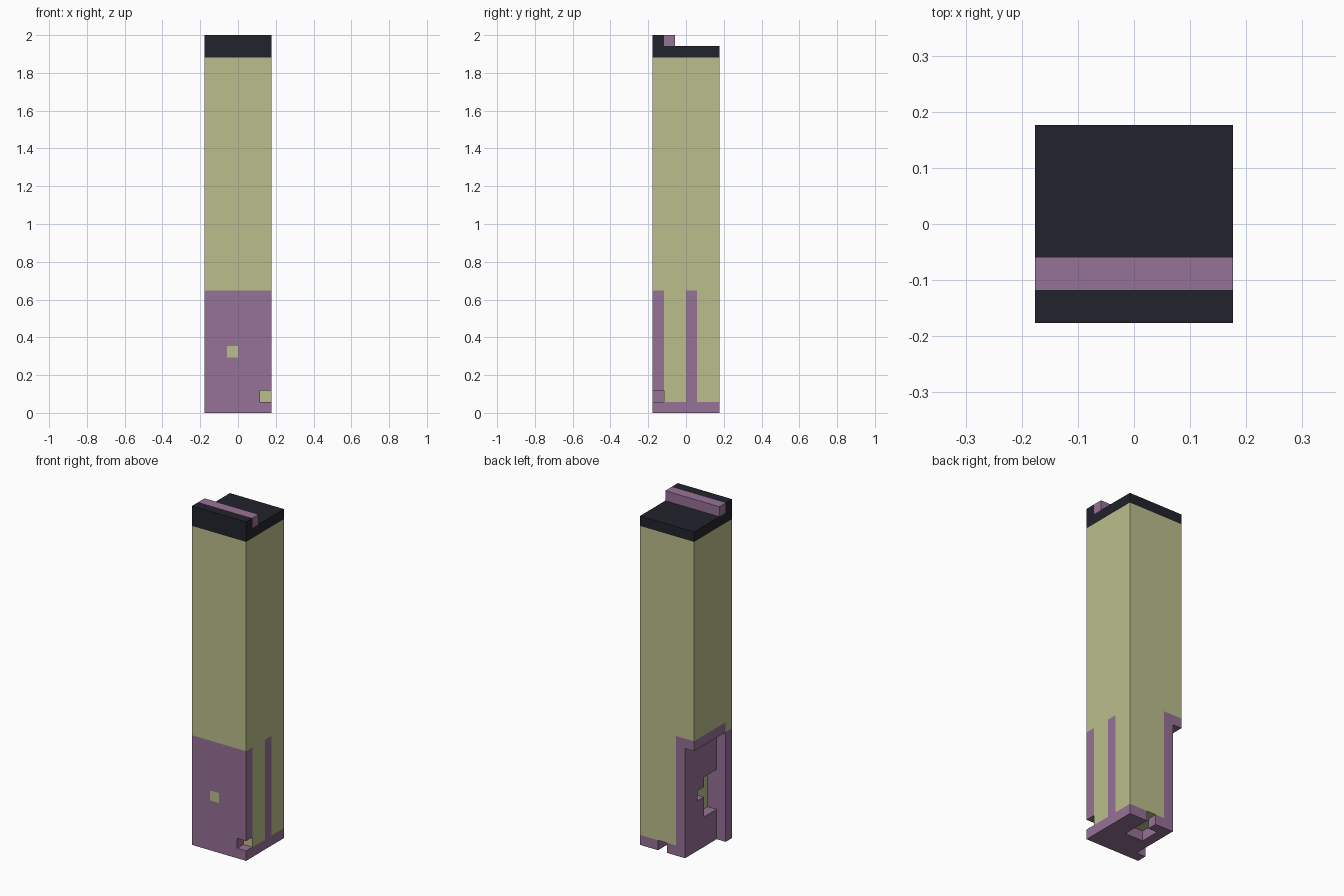
import bpy
import bmesh
from mathutils import Vector

if "Cube" in bpy.data.objects:
    bpy.data.objects.remove(bpy.data.objects["Cube"], do_unlink=True)

UNIT = 2 / 34  # the tower is 6 x 6 x 34 units


def material(name, rgb):
    mat = bpy.data.materials.new(name)
    mat.use_nodes = True
    mat.diffuse_color = (*rgb, 1)
    bsdf = mat.node_tree.nodes["Principled BSDF"]
    bsdf.inputs["Base Color"].default_value = (*rgb, 1)
    bsdf.inputs["Roughness"].default_value = 0.8
    return mat


OLIVE = material("pale olive", (0.50, 0.515, 0.26))
MAUVE = material("dusty mauve", (0.305, 0.168, 0.305))
BLACK = material("ink black", (0.016, 0.016, 0.026))


def box(name, low, high, mat=None):
    """Block between two corners given in grid units."""
    low, high = Vector(low), Vector(high)
    bm = bmesh.new()
    bmesh.ops.create_cube(bm, size=1)
    centre = (low + high) / 2 - Vector((3, 3, 0))
    for v in bm.verts:
        v.co = (centre + v.co * (high - low)) * UNIT
    mesh = bpy.data.meshes.new(name)
    bm.to_mesh(mesh)
    bm.free()
    if mat:
        mesh.materials.append(mat)
    obj = bpy.data.objects.new(name, mesh)
    bpy.context.collection.objects.link(obj)
    return obj


def cut(target, low, high):
    """Remove a block from a part."""
    cutter = box("cutter", low, high)
    cutter.hide_render = True
    mod = target.modifiers.new("cut", "BOOLEAN")
    mod.operation = "DIFFERENCE"
    mod.solver = "EXACT"
    mod.object = cutter
    bpy.context.view_layer.objects.active = target
    bpy.ops.object.modifier_apply(modifier=mod.name)
    bpy.data.objects.remove(cutter, do_unlink=True)


# Cap with raised front lip and rail
box("cap_slab", (0, 0, 32), (6, 6, 33), BLACK)
box("cap_front_lip", (0, 0, 33), (6, 1, 34), BLACK)
box("cap_rail", (0, 1, 33), (6, 2, 34), MAUVE)

# Shaft
box("upper_shaft", (0, 0, 12), (6, 6, 32), OLIVE)
box("front_band", (0, 0, 11), (6, 1, 12), OLIVE)
core = box("lower_core", (2, 1, 1), (6, 6, 12), OLIVE)
cut(core, (5, 3, 0), (7, 4, 11))
box("side_rib", (5, 3, 1), (6, 4, 11), MAUVE)

# Front panel with a stud and a corner notch
front = box("front_panel", (0, 0, 0), (6, 1, 11), MAUVE)
cut(front, (5, -1, 1), (7, 2, 2))
cut(front, (2, -1, 5), (3, 2, 6))
box("front_stud", (2, 0, 5), (3, 1, 6), OLIVE)

# Recessed side panel with a keyhole slot, and the lintel above it
side = box("side_panel", (1, 1, 0), (2, 6, 12), MAUVE)
cut(side, (0, 1, 3), (3, 3, 7))
cut(side, (0, 2.5, 5), (3, 4, 6))
box("side_lintel", (0, 1, 11), (1, 6, 12), MAUVE)

# Base plate with a pocket open to the back
base = box("base_plate", (2, 1, 0), (6, 6, 1), MAUVE)
cut(base, (1, 3, -1), (4, 5, 2))
cut(base, (3, 4.5, -1), (4, 7, 2))
